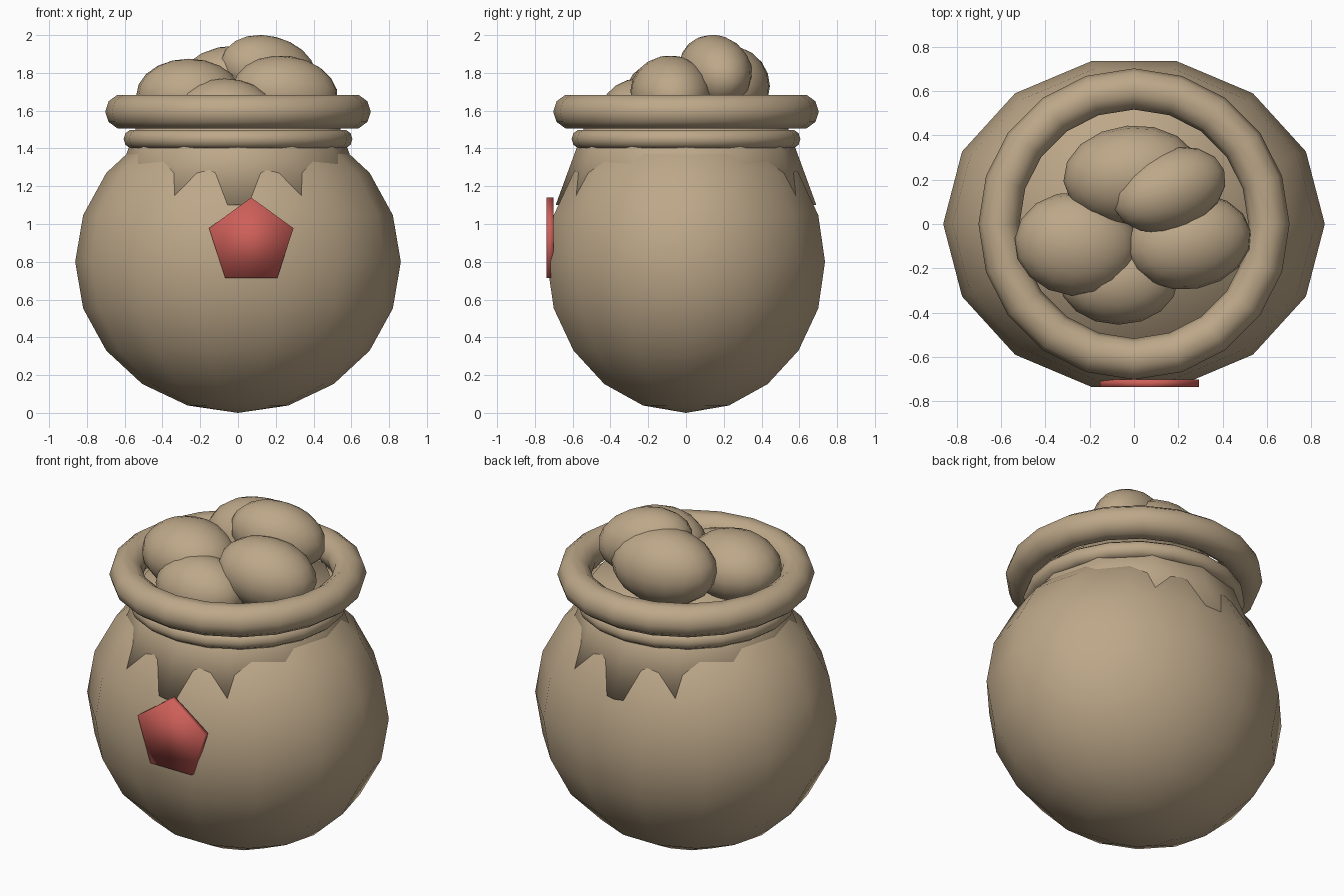
import bpy
import math
from mathutils import Matrix

cube = bpy.data.objects.get("Cube")
if cube:
    bpy.data.objects.remove(cube, do_unlink=True)


def make_material(name, rgb):
    mat = bpy.data.materials.new(name)
    mat.use_nodes = True
    mat.diffuse_color = (*rgb, 1)
    mat.node_tree.nodes["Principled BSDF"].inputs["Base Color"].default_value = (*rgb, 1)
    return mat


TAN = make_material("sackcloth_tan", (0.51, 0.39, 0.25))
RED = make_material("patch_red", (0.62, 0.115, 0.10))


def finish(name, mat):
    """Name, colour and smooth the newest primitive."""
    obj = bpy.context.object
    obj.name = name
    obj.data.materials.append(mat)
    bpy.ops.object.shade_smooth()
    return obj


def ellipsoid(name, centre, radii, segments, turn=0, tilt=0, spin=0):
    bpy.ops.mesh.primitive_uv_sphere_add(segments=segments, ring_count=10, radius=1)
    obj = finish(name, TAN)
    obj.data.transform(Matrix.Rotation(math.radians(spin), 4, "Z"))
    obj.scale = radii
    obj.location = centre
    obj.rotation_euler = (0, math.radians(tilt), math.radians(turn))
    return obj


def ring(name, z, major, minor):
    bpy.ops.mesh.primitive_torus_add(location=(0, 0, z), major_segments=20,
                                     minor_segments=10, major_radius=major,
                                     minor_radius=minor)
    return finish(name, TAN)


# Round sack body, with a corner facing the front
ellipsoid("sack_body", (0, 0, 0.8), (0.862, 0.755, 0.8), 14, spin=90)

# Tapered neck between the body and the rim
bpy.ops.mesh.primitive_cone_add(vertices=12, radius1=0.69, radius2=0.525,
                                depth=0.45, location=(0, 0, 1.325))
finish("sack_neck", TAN)

# Tie cord and rolled rim
ring("tie_cord", 1.45, 0.555, 0.051)
ring("rolled_rim", 1.595, 0.61, 0.093)

# Heap of lumps in the opening: centre, radii, turn, tilt
lumps = {
    "top_lump": ((0.16, 0.155, 1.81), (0.27, 0.185, 0.185), 20, 14),
    "back_lump": ((-0.01, 0.22, 1.73), (0.31, 0.225, 0.215), 5, 0),
    "right_lump": ((-0.26, -0.09, 1.68), (0.28, 0.235, 0.195), -5, 0),
    "left_lump": ((0.25, -0.08, 1.69), (0.285, 0.215, 0.2), 10, 8),
    "front_lump": ((-0.07, -0.25, 1.58), (0.27, 0.205, 0.19), 0, 0),
}
for name, (centre, radii, turn, tilt) in lumps.items():
    ellipsoid(name, centre, radii, 16, turn, tilt)

# Five-sided patch on the front, point upwards
bpy.ops.mesh.primitive_cylinder_add(vertices=5, radius=0.235, depth=0.035)
patch = finish("front_patch", RED)
patch.data.transform(Matrix.Rotation(math.radians(90), 4, "X")
                     @ Matrix.Rotation(math.atan2(1, 0) - math.atan2(
                         patch.data.vertices[0].co.y, patch.data.vertices[0].co.x), 4, "Z"))
patch.location = (0.07, -0.72, 0.905)
